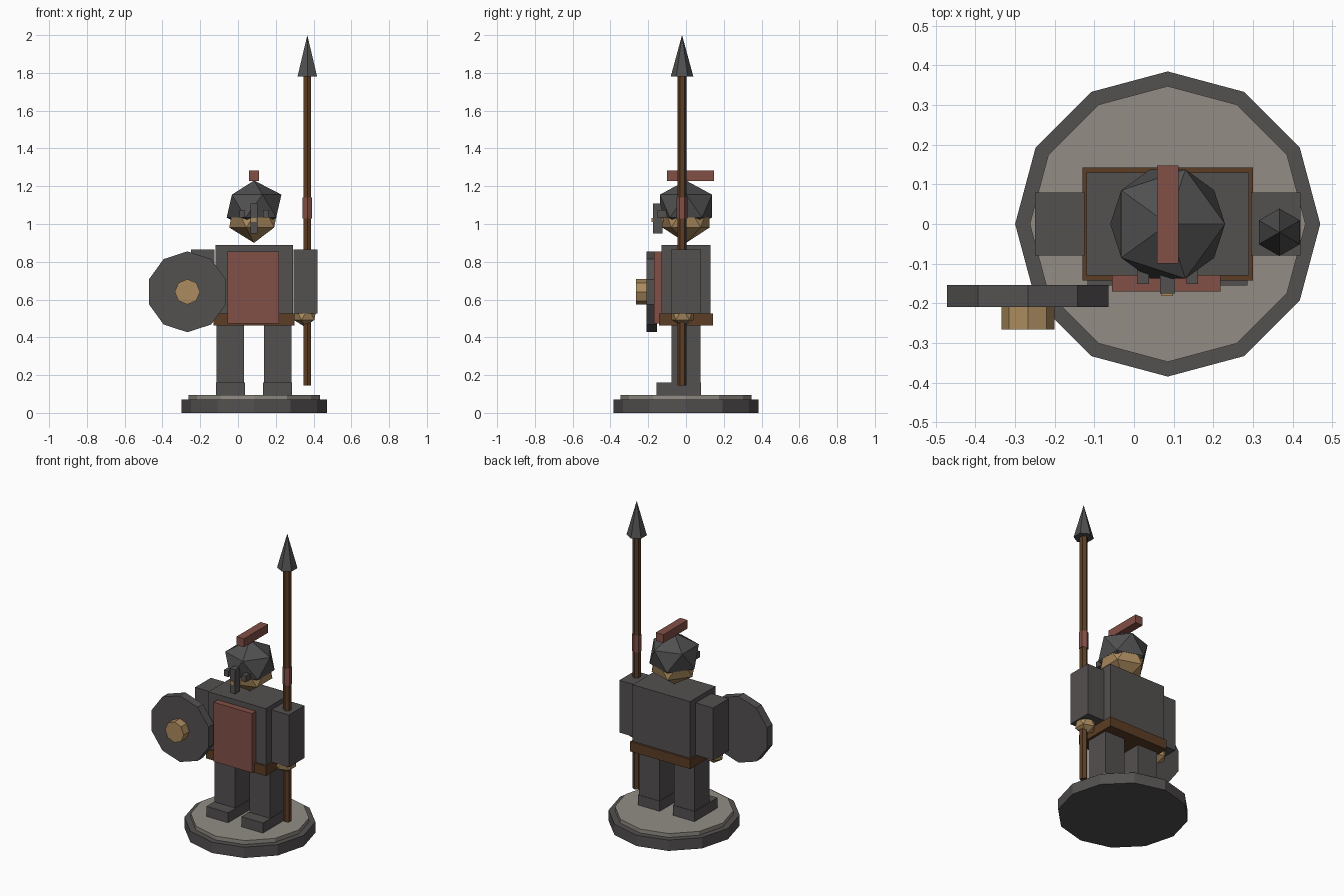
import bpy
from math import pi

if "Cube" in bpy.data.objects:
    bpy.data.objects.remove(bpy.data.objects["Cube"], do_unlink=True)


def material(name, r, g, b):
    m = bpy.data.materials.new(name)
    m.use_nodes = True
    m.diffuse_color = (r, g, b, 1)
    m.node_tree.nodes["Principled BSDF"].inputs["Base Color"].default_value = (r, g, b, 1)
    return m


GREY = material("dark grey", 0.088, 0.08, 0.08)
STEEL = material("dark steel", 0.08, 0.08, 0.08)
STONE = material("pale stone", 0.287, 0.262, 0.231)
RED = material("dull red", 0.223, 0.08, 0.061)
BROWN = material("brown leather", 0.107, 0.048, 0.019)
TAN = material("tan", 0.41, 0.258, 0.112)

MID = 0.085  # body centre line


def finish(name, mat):
    ob = bpy.context.object
    ob.name = name
    ob.data.name = name
    ob.data.materials.append(mat)
    return ob


def box(name, mat, x, y, z):
    """Box spanning the given (min, max) pairs."""
    spans = (x, y, z)
    bpy.ops.mesh.primitive_cube_add(size=1, location=[(a + b) / 2 for a, b in spans])
    ob = finish(name, mat)
    for v in ob.data.vertices:
        v.co = [c * (b - a) for c, (a, b) in zip(v.co, spans)]
    return ob


def prism(name, mat, sides, radius, depth, loc, tip=None, rot=(0, 0, 0)):
    """Cylinder, or cone when a tip radius is given, centred at loc."""
    bpy.ops.mesh.primitive_cone_add(vertices=sides, radius1=radius,
                                    radius2=radius if tip is None else tip,
                                    depth=depth, location=loc, rotation=rot)
    return finish(name, mat)


def ball(name, mat, radius, loc, squash=1):
    bpy.ops.mesh.primitive_ico_sphere_add(subdivisions=1, radius=radius, location=loc)
    ob = finish(name, mat)
    for v in ob.data.vertices:
        v.co.z *= squash
    return ob


# Round base
prism("base_rim", GREY, 12, 0.385, 0.07, (MID, 0, 0.035))
prism("base_top", STONE, 12, 0.348, 0.03, (MID, 0, 0.08))

# Limbs on both sides
for side, s in (("left", 1), ("right", -1)):
    def across(inner, outer):
        return sorted((MID + s * inner, MID + s * outer))

    box(side + "_leg", GREY, across(0.052, 0.198), (-0.077, 0.077), (0.1, 0.5))
    box(side + "_foot", GREY, across(0.047, 0.202), (-0.155, 0.08), (0.095, 0.16))
    box(side + "_arm", GREY, across(0.21, 0.335), (-0.08, 0.08), (0.527, 0.865))
    ball(side + "_hand", TAN, 0.068, (MID + s * 0.27, -0.018, 0.523))
    box(side + "_eye_guard", GREY, across(0.047, 0.077), (-0.152, -0.1), (1.035, 1.075))

# Body
box("torso", GREY, (-0.12, 0.29), (-0.13, 0.13), (0.5, 0.89))
box("belt", BROWN, (-0.13, 0.3), (-0.142, 0.143), (0.462, 0.525))
box("tabard", RED, (-0.055, 0.218), (-0.17, -0.125), (0.472, 0.855))

# Head and helmet
ball("head", TAN, 0.147, (MID, 0, 1.047))
ball("helmet", STEEL, 0.162, (MID, 0, 1.095), squash=0.835)
box("nose_guard", GREY, (0.065, 0.103), (-0.176, -0.125), (0.95, 1.108))
box("nose", TAN, (0.07, 0.098), (-0.182, -0.12), (1.01, 1.032))
box("crest", RED, (0.058, 0.112), (-0.1, 0.148), (1.228, 1.282))

# Spear
SX, SY = 0.367, -0.021
prism("spear_shaft", BROWN, 6, 0.024, 1.64, (SX, SY, 0.965))
prism("spear_band", RED, 6, 0.028, 0.11, (SX, SY, 1.085))
prism("spear_head", STEEL, 6, 0.06, 0.22, (SX, SY, 1.89), tip=0)

# Shield with its boss, facing the front
prism("shield", GREY, 10, 0.214, 0.055, (-0.268, -0.182, 0.641), rot=(pi / 2, 0, 0))
prism("shield_boss", TAN, 8, 0.067, 0.06, (-0.268, -0.236, 0.641), rot=(pi / 2, 0, 0))
